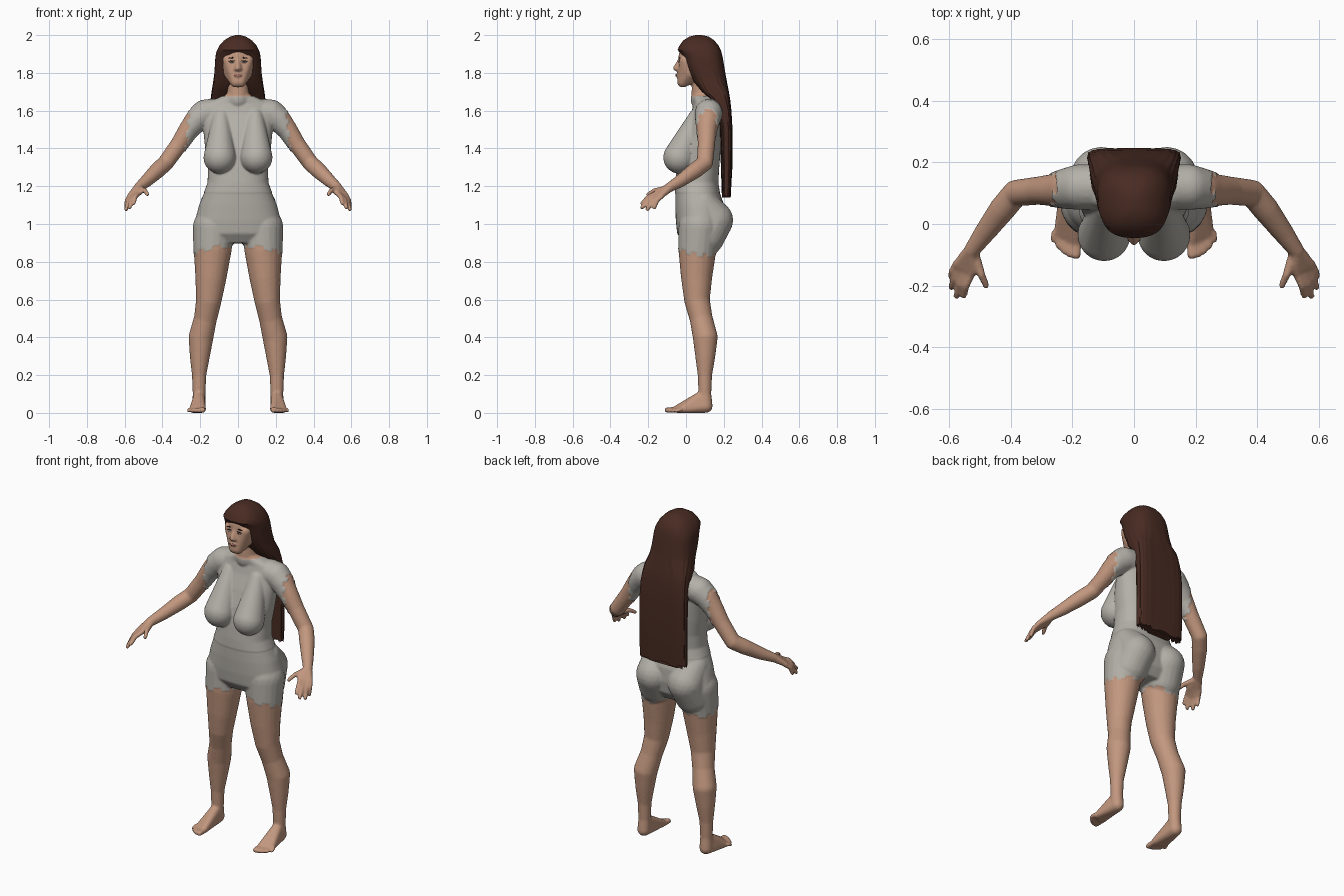
import bpy, bmesh, math, random
from mathutils import Matrix, Vector
from mathutils.bvhtree import BVHTree

random.seed(4)
default_cube = bpy.data.objects.get("Cube")
if default_cube:
    bpy.data.objects.remove(default_cube, do_unlink=True)


def material(name, red, green, blue):
    mat = bpy.data.materials.new(name)
    mat.use_nodes = True
    mat.diffuse_color = (red, green, blue, 1)
    shader = next(n for n in mat.node_tree.nodes if n.type == 'BSDF_PRINCIPLED')
    shader.inputs["Base Color"].default_value = (red, green, blue, 1)
    return mat


skin = material("skin", .54, .31, .21)
shirt_grey = material("shirt grey", .46, .44, .4)
shorts_grey = material("shorts grey", .44, .42, .38)
hair_brown = material("hair brown", .065, .024, .016)
dark_brown = material("lash dark brown", .02, .012, .01)
eye_white = material("eye white", .55, .5, .46)
lip_rose = material("lip rose", .4, .17, .13)


def make_object(name, bm, *mats):
    bmesh.ops.recalc_face_normals(bm, faces=bm.faces[:])
    mesh = bpy.data.meshes.new(name)
    bm.to_mesh(mesh)
    bm.free()
    for mat in mats:
        mesh.materials.append(mat)
    mesh.shade_smooth()
    obj = bpy.data.objects.new(name, mesh)
    bpy.context.scene.collection.objects.link(obj)
    return obj


# Directions of a unit ball, reused by every hull
ball = bmesh.new()
bmesh.ops.create_icosphere(ball, subdivisions=3, radius=1)
directions = [v.co.copy() for v in ball.verts]
ball.free()


def hull(bm, spheres):
    """Convex skin around spheres given as x, y, z, radius."""
    verts = [bm.verts.new(Vector((x, y, z)) + d * r)
             for x, y, z, r in spheres for d in directions]
    bmesh.ops.convex_hull(bm, input=verts)
    for v in verts:
        if v.is_valid and not v.link_faces:
            bm.verts.remove(v)


def mirrored_hull(bm, spheres):
    for side in (1, -1):
        hull(bm, [(side * x, y, z, r) for x, y, z, r in spheres])


def chain(bm, spheres):
    """Limb running through a row of spheres, on both sides."""
    for pair in zip(spheres, spheres[1:]):
        mirrored_hull(bm, pair)


def loft(bm, rows, power, count=48, groove=0, ragged=0):
    """Stack of rounded sections given as z, half width, front y, back y."""
    rings = []
    for z, half, front, back in rows:
        ring = []
        p = 2 / power(z)
        for i in range(count):
            a = math.tau * i / count
            c, s = math.cos(a), math.sin(a)
            strand = 1 + (groove * math.cos(i * math.pi / 2) if z < 1.8 else 0)
            x = half * strand * math.copysign(abs(c) ** p, c)
            y = (front + back) / 2 + (back - front) / 2 * strand * math.copysign(abs(s) ** p, s)
            drop = random.uniform(0, ragged) if z == rows[-1][0] else 0
            ring.append(bm.verts.new((x, y, z + drop)))
        rings.append(ring)
    for upper, lower in zip(rings, rings[1:]):
        for i in range(count):
            j = (i + 1) % count
            bm.faces.new((upper[i], upper[j], lower[j], lower[i]))
    bm.faces.new(rings[0])
    bm.faces.new(rings[-1])


bm = bmesh.new()

# Torso, bust and seat
loft(bm, [(1.69, .055, .035, .13), (1.67, .09, .04, .155), (1.64, .16, .045, .175),
          (1.58, .19, .03, .185), (1.5, .18, .0, .185), (1.4, .17, -.03, .18),
          (1.3, .155, -.045, .172), (1.22, .157, -.053, .167), (1.17, .175, -.055, .175),
          (1.1, .204, -.055, .2), (1.02, .225, -.052, .205), (.95, .23, -.045, .195),
          (.9, .18, -.01, .16)], lambda z: 2.3)
mirrored_hull(bm, [(.09, .06, 1.57, .04), (.097, -.035, 1.352, .082)])
mirrored_hull(bm, [(.105, .148, 1.02, .1), (.12, .1, .93, .1), (.12, .09, 1.1, .08)])

# Legs
chain(bm, [(.13, .07, .98, .108), (.134, .06, .86, .1), (.143, .056, .72, .083),
           (.154, .058, .6, .068), (.172, .08, .5, .061), (.196, .102, .4, .066),
           (.202, .102, .3, .053), (.206, .1, .2, .038), (.206, .1, .1, .034),
           (.207, .105, .037, .036)])

# Feet and toes
mirrored_hull(bm, [(.207, .105, .036, .036), (.19, -.05, .02, .02),
                   (.242, -.025, .017, .017), (.206, .08, .085, .03), (.207, .0, .045, .02)])
for t in range(5):
    x = .184 + .019 * t
    tip_y = -.1 + .003 * t * t
    size = .015 - .0015 * t
    chain(bm, [(x, -.03, .018, size), (x + .003, tip_y, size, size)])

# Arms
chain(bm, [(.13, .12, 1.59, .07), (.175, .12, 1.585, .07), (.215, .115, 1.555, .063),
           (.262, .11, 1.5, .052), (.31, .108, 1.425, .046), (.383, .1, 1.323, .043),
           (.425, .05, 1.285, .043), (.485, -.03, 1.228, .034), (.525, -.085, 1.195, .026)])

# Hands: palm, thumb and four fingers
mirrored_hull(bm, [(.525, -.085, 1.195, .025), (.523, -.155, 1.165, .015),
                   (.573, -.13, 1.15, .014)])
chain(bm, [(.515, -.105, 1.185, .017), (.494, -.165, 1.178, .013), (.479, -.2, 1.157, .011)])
fingertips = [(.552, -.232, 1.11), (.575, -.233, 1.087), (.592, -.205, 1.077), (.593, -.168, 1.087)]
for f, tip in enumerate(fingertips):
    base = Vector((.525 + .016 * f, -.155 + .009 * f, 1.163 - .005 * f))
    middle = base.lerp(Vector(tip), .5) + Vector((.005, -.005, .008))
    chain(bm, [(*base, .014), (*middle, .0125), (*tip, .011)])

# Neck, skull, jaw, cheeks, nose and lips
chain(bm, [(0, .085, 1.8, .052), (0, .088, 1.66, .06)])
skull = Matrix.Translation((0, .06, 1.88)) @ Matrix.Diagonal((.082, .1, .1, 1))
bmesh.ops.create_icosphere(bm, subdivisions=4, radius=1, matrix=skull)
face_half = [(.047, .0, 1.865, .035), (.045, .02, 1.8, .032), (.03, .07, 1.79, .03),
             (.012, -.017, 1.753, .03)]
hull(bm, [(s * x, y, z, r) for s in (1, -1) for x, y, z, r in face_half])
hull(bm, [(0, -.034, 1.87, .009), (0, -.06, 1.824, .011),
          (.012, -.046, 1.82, .01), (-.012, -.046, 1.82, .01)])
hull(bm, [(.016, -.037, 1.787, .01), (-.016, -.037, 1.787, .01), (0, -.046, 1.787, .01)])

# Fuse the body into one smooth surface
body = make_object("body", bm)
remesh = body.modifiers.new("fuse", 'REMESH')
remesh.mode = 'VOXEL'
remesh.voxel_size = .0065
soften = body.modifiers.new("soften", 'SMOOTH')
soften.factor = .5
soften.iterations = 5
graph = bpy.context.evaluated_depsgraph_get()
fused = bpy.data.meshes.new_from_object(body.evaluated_get(graph))
body.modifiers.clear()
body.data = fused
fused.name = "body"
fused.materials.clear()
for mat in (skin, shirt_grey, shorts_grey):
    fused.materials.append(mat)


def clothing(p):
    """Material slot for a point: skin, shirt or shorts, with stepped hems."""
    x, y, z = abs(p.x), p.y, p.z
    step = .018 * ((math.floor(x * 22) + math.floor(y * 18)) % 2)
    sleeve = .25 + .1 * (1.6 - z) + .012 * (math.floor(z * 30 + y * 20) % 2)
    if x > sleeve or z > 1.675 or z < .885 - .2 * x - .15 * y + step:
        return 0
    return 1 if z > 1.165 else 2


for poly in fused.polygons:
    poly.material_index = clothing(poly.center)
# Cloth stands slightly proud of the skin
raised = [(v, v.normal * (.004 if clothing(v.co) == 1 else .002))
          for v in fused.vertices if clothing(v.co)]
for v, offset in raised:
    v.co += offset
fused.shade_smooth()

# Long hair, solid over the crown and thinning to a sheet down the back
bm = bmesh.new()
loft(bm, [(2.0, .012, .05, .085), (1.992, .042, .018, .12), (1.972, .074, -.014, .15),
          (1.945, .098, -.034, .172), (1.922, .11, -.045, .184), (1.905, .116, -.03, .189),
          (1.88, .12, -.016, .195), (1.85, .122, -.008, .2), (1.8, .125, .012, .208),
          (1.75, .13, .042, .216), (1.7, .138, .085, .226), (1.66, .143, .13, .233),
          (1.6, .147, .165, .24), (1.5, .15, .18, .246), (1.3, .15, .185, .245),
          (1.14, .15, .19, .237)],
     lambda z: 2.6 if z > 1.72 else 4, count=80, groove=.015, ragged=.022)
hair = make_object("long_hair", bm, hair_brown)
bpy.ops.object.select_all(action='DESELECT')
hair.select_set(True)
bpy.context.view_layer.objects.active = hair
bpy.ops.object.shade_smooth_by_angle(angle=math.radians(50))

# Thin facial details laid on the face
bm = bmesh.new()
bm.from_mesh(fused)
surface = BVHTree.FromBMesh(bm)
bm.free()


def detail(name, mat, x, z, half, height, tilt=0, depth=.004):
    bm = bmesh.new()
    for side in ((1, -1) if x else (1,)):
        hit = surface.ray_cast(Vector((side * x, -1, z)), Vector((0, 1, 0)))[0]
        place = Matrix.Translation(hit if hit else (side * x, -.04, z))
        shape = place @ Matrix.Rotation(side * tilt, 4, 'Y') @ Matrix.Diagonal((half, depth, height, 1))
        bmesh.ops.create_uvsphere(bm, u_segments=16, v_segments=8, radius=1, matrix=shape)
    make_object(name, bm, mat)


detail("eyes", eye_white, .032, 1.857, .013, .005)
detail("irises", dark_brown, .032, 1.857, .005, .005, depth=.0048)
detail("eyelashes", dark_brown, .033, 1.863, .017, .003, .1)
detail("eyebrows", dark_brown, .034, 1.879, .02, .0035, .12)
detail("lips", lip_rose, 0, 1.787, .022, .007)
